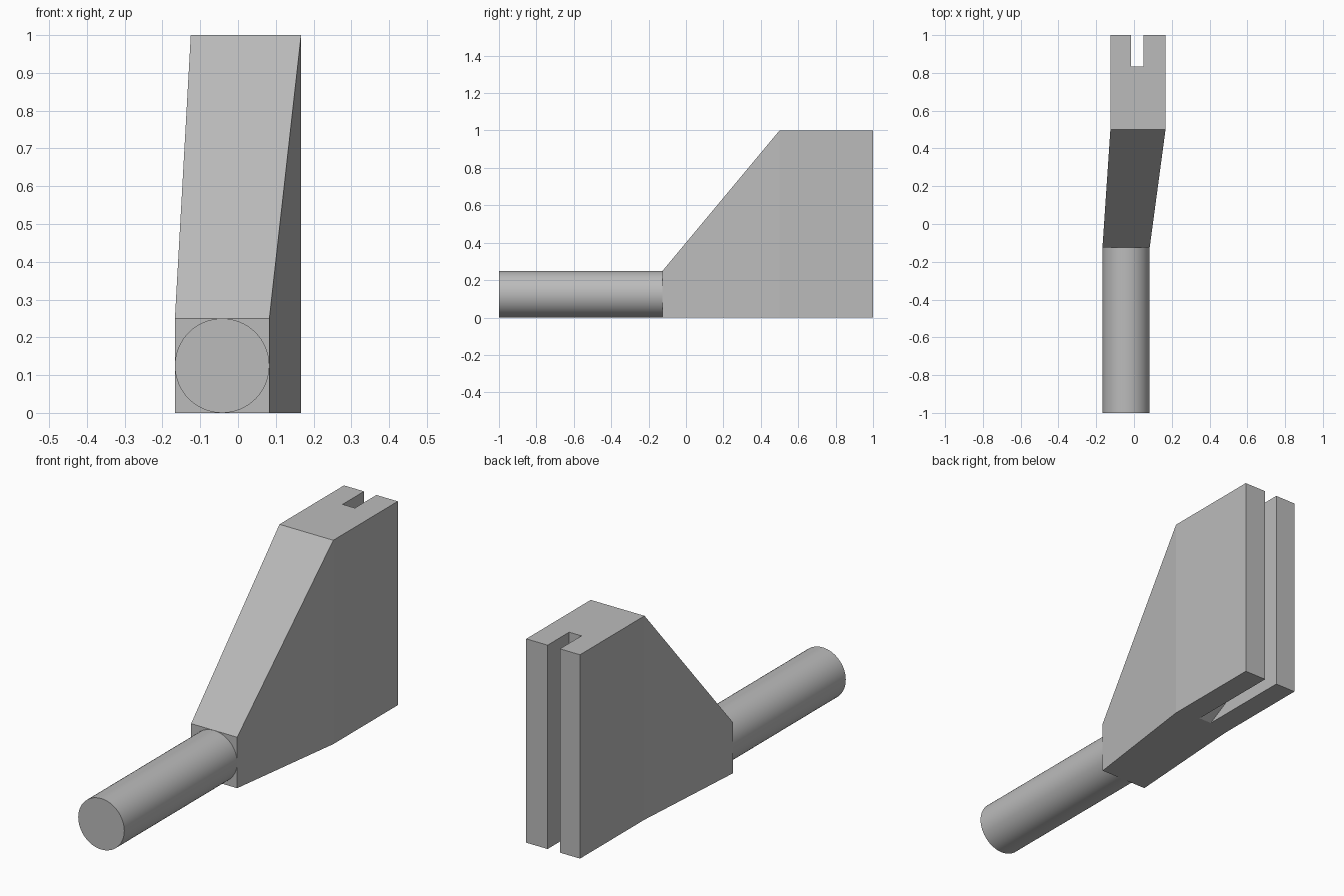
import bpy, bmesh, math
from mathutils import Vector

if "Cube" in bpy.data.objects:
    bpy.data.objects.remove(bpy.data.objects["Cube"], do_unlink=True)

grey = bpy.data.materials.new("plain grey")
grey.use_nodes = True
colour = (0.5, 0.5, 0.5, 1)
grey.diffuse_color = colour
grey.node_tree.nodes["Principled BSDF"].inputs["Base Color"].default_value = colour


def make_object(name, bm):
    bmesh.ops.recalc_face_normals(bm, faces=bm.faces)
    mesh = bpy.data.meshes.new(name)
    bm.to_mesh(mesh)
    bm.free()
    mesh.materials.append(grey)
    obj = bpy.data.objects.new(name, mesh)
    bpy.context.collection.objects.link(obj)
    return obj


def prism(points, direction):
    """Closed solid made by sweeping a flat outline."""
    bm = bmesh.new()
    face = bm.faces.new([bm.verts.new(p) for p in points])
    swept = bmesh.ops.extrude_face_region(bm, geom=[face])["geom"]
    verts = [v for v in swept if isinstance(v, bmesh.types.BMVert)]
    bmesh.ops.translate(bm, verts=verts, vec=Vector(direction))
    bmesh.ops.recalc_face_normals(bm, faces=bm.faces)
    return bm


# Body: bent footprint raised to full height, front sliced to a slope
footprint = [(-0.167, -0.125), (0.083, -0.125), (0.167, 0.5),
             (0.167, 1), (-0.125, 1), (-0.125, 0.5)]
bm = prism([(x, y, 0) for x, y in footprint], (0, 0, 1))
cut = bmesh.ops.bisect_plane(bm, geom=bm.verts[:] + bm.edges[:] + bm.faces[:],
                             plane_co=(0, -0.125, 0.25), plane_no=(0, -0.75, 0.625),
                             clear_outer=True, dist=0.0001)
bmesh.ops.holes_fill(bm, edges=[e for e in bm.edges if e.is_boundary])
body = make_object("body", bm)

# Rear slot: full height, running deeper along the underside
slot = [(1.1, -0.1), (0.35, -0.1), (0.833, 0.167), (0.833, 1.1), (1.1, 1.1)]
cutter = make_object("slot_cutter", prism([(-0.016, y, z) for y, z in slot], (0.067, 0, 0)))
cutter.hide_render = True
mod = body.modifiers.new("slot", 'BOOLEAN')
mod.operation = 'DIFFERENCE'
mod.solver = 'EXACT'
mod.object = cutter
bpy.context.view_layer.objects.active = body
body.select_set(True)
bpy.ops.object.modifier_apply(modifier=mod.name)
bpy.data.objects.remove(cutter, do_unlink=True)

# Round shaft at the front
bpy.ops.object.select_all(action='DESELECT')
bpy.ops.mesh.primitive_cylinder_add(vertices=64, radius=0.125, depth=0.875,
                                    location=(-0.042, -0.5625, 0.125),
                                    rotation=(math.pi / 2, 0, 0))
shaft = bpy.context.object
shaft.name = "shaft"
shaft.data.materials.append(grey)
bpy.ops.object.shade_smooth_by_angle(angle=math.radians(30))
